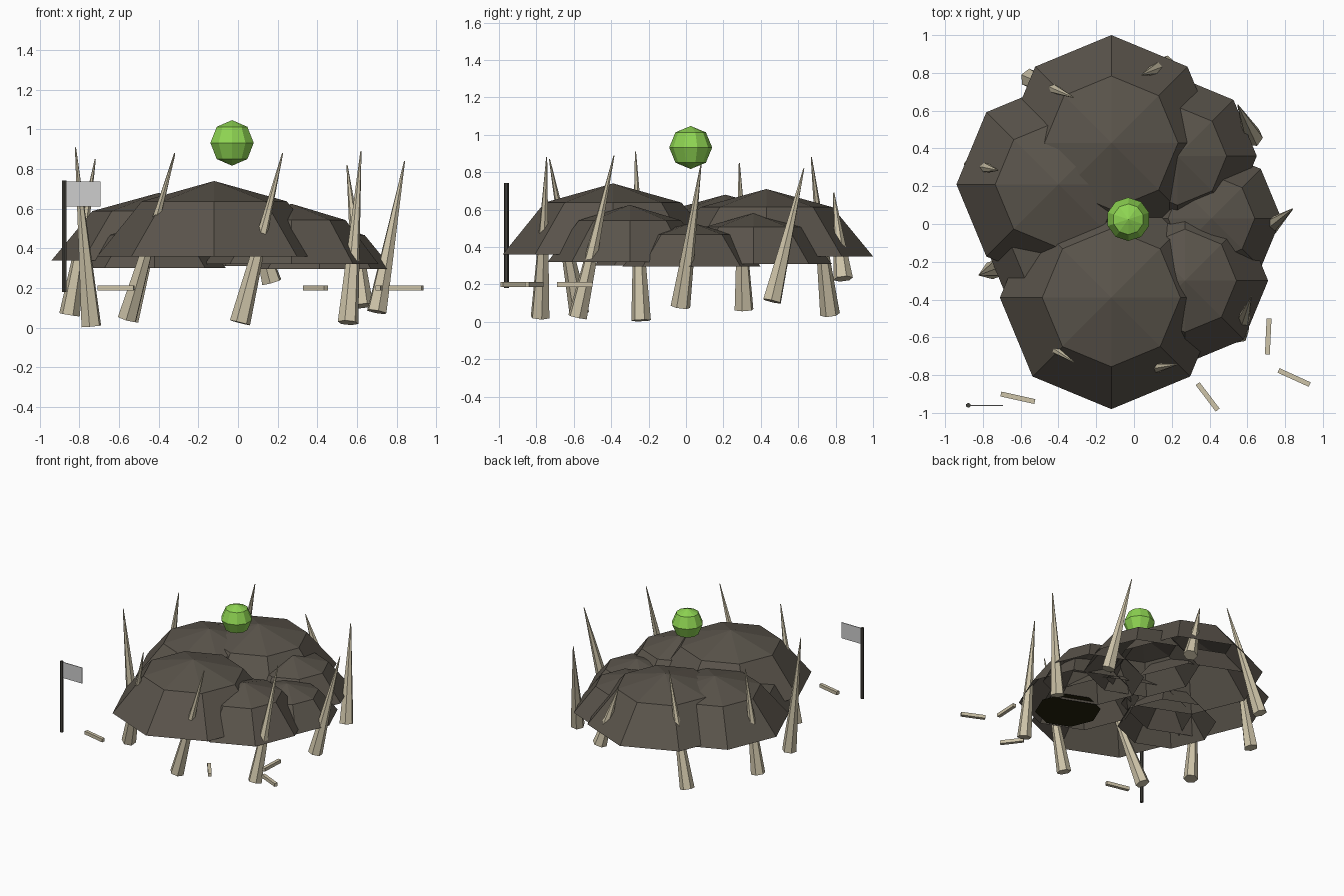
import bpy, math
from mathutils import Vector

if "Cube" in bpy.data.objects:
    bpy.data.objects.remove(bpy.data.objects["Cube"])


def lin(c):
    c /= 255
    return c / 12.92 if c <= 0.04045 else ((c + 0.055) / 1.055) ** 2.4


def material(name, r, g, b):
    m = bpy.data.materials.new(name)
    m.diffuse_color = (lin(r), lin(g), lin(b), 1)
    m.use_nodes = True
    m.node_tree.nodes["Principled BSDF"].inputs["Base Color"].default_value = m.diffuse_color
    return m


ROCK = material("dark earth", 90, 84, 75)
BONE = material("bone", 205, 195, 168)
GLOW = material("bright green", 142, 212, 82)
CLOTH = material("light grey cloth", 205, 205, 205)
POLE = material("dark pole", 68, 66, 60)
PIT = material("dark olive", 36, 34, 12)


def finish(name, mat):
    ob = bpy.context.object
    ob.name = name
    ob.data.materials.append(mat)
    return ob


def mesh(name, verts, faces, mat):
    me = bpy.data.meshes.new(name)
    me.from_pydata(verts, [], faces)
    me.materials.append(mat)
    ob = bpy.data.objects.new(name, me)
    bpy.context.collection.objects.link(ob)


def dome(name, x, y, r, base, top):
    """Open eight-sided dome: rim, upper ring, peak."""
    verts = []
    for rad, z in ((r, base), (r * 0.62, base + 0.73 * (top - base))):
        for i in range(8):
            a = i * math.pi / 4
            verts.append((x + rad * math.cos(a), y + rad * math.sin(a), z))
    verts.append((x, y, top))
    faces = []
    for i in range(8):
        j = (i + 1) % 8
        faces += [(i, j, 8 + j, 8 + i), (8 + i, 8 + j, 16)]
    mesh(name, verts, faces, mat=ROCK)


def rod(name, a, b, r1, r2, sides, mat):
    a, b = Vector(a), Vector(b)
    d = b - a
    bpy.ops.mesh.primitive_cone_add(vertices=sides, radius1=r1, radius2=r2, depth=d.length,
                                    location=(a + b) / 2, rotation=d.to_track_quat('Z', 'Y').to_euler())
    return finish(name, mat)


def box(name, loc, size, mat, turn=0):
    bpy.ops.mesh.primitive_cube_add(size=1, location=loc, rotation=(0, 0, turn))
    ob = finish(name, mat)
    ob.scale = size


# overlapping mound domes: x, y, radius, rim z, peak z
for i, d in enumerate([(-0.12, -0.39, 0.59, 0.36, 0.74), (-0.12, 0.43, 0.57, 0.35, 0.71),
                       (-0.40, 0.21, 0.54, 0.34, 0.68), (0.27, -0.30, 0.44, 0.32, 0.625),
                       (0.41, 0.03, 0.37, 0.295, 0.53), (0.23, 0.36, 0.42, 0.31, 0.58),
                       (-0.42, -0.13, 0.36, 0.30, 0.53)]):
    dome(f"mound_{i + 1}", *d)

# dark floor of the pit under the front right
bpy.ops.mesh.primitive_circle_add(vertices=8, radius=0.24, fill_type='NGON', location=(0.25, -0.45, 0.308))
finish("pit_floor", PIT)

# ring of bone spikes: base centre, tip
for i, (a, b) in enumerate([((0.70, -0.03, 0.08), (0.84, 0.08, 0.84)),
                            ((0.63, 0.46, 0.11), (0.55, 0.63, 0.82)),
                            ((0.17, 0.84, 0.23), (0.04, 0.79, 0.69)),
                            ((-0.55, 0.77, 0.04), (-0.32, 0.67, 0.88)),
                            ((-0.85, 0.31, 0.065), (-0.72, 0.285, 0.85)),
                            ((-0.74, -0.24, 0.007), (-0.82, -0.27, 0.91)),
                            ((-0.56, -0.57, 0.045), (-0.32, -0.73, 0.87)),
                            ((0.01, -0.78, 0.025), (0.225, -0.745, 0.88)),
                            ((0.555, -0.58, 0.025), (0.62, -0.385, 0.89))]):
    rod(f"bone_spike_{i + 1}", a, b, 0.053, 0.003, 6, BONE)

# floating orb
bpy.ops.mesh.primitive_uv_sphere_add(segments=10, ring_count=4, radius=0.115, location=(-0.03, 0.025, 0.932))
finish("floating_orb", GLOW)

# loose bones
for i, (x0, y0, x1, y1) in enumerate([(-0.705, -0.90, -0.525, -0.94), (0.715, -0.50, 0.706, -0.69),
                                      (0.765, -0.775, 0.93, -0.85), (0.337, -0.845, 0.443, -0.985)]):
    box(f"loose_bone_{i + 1}", ((x0 + x1) / 2, (y0 + y1) / 2, 0.2),
        (math.hypot(x1 - x0, y1 - y0), 0.026, 0.026), BONE, math.atan2(y1 - y0, x1 - x0))

# flag and pole
rod("flag_pole", (-0.877, -0.96, 0.18), (-0.877, -0.96, 0.742), 0.013, 0.013, 6, POLE)
box("flag", (-0.782, -0.96, 0.675), (0.175, 0.006, 0.125), CLOTH)
